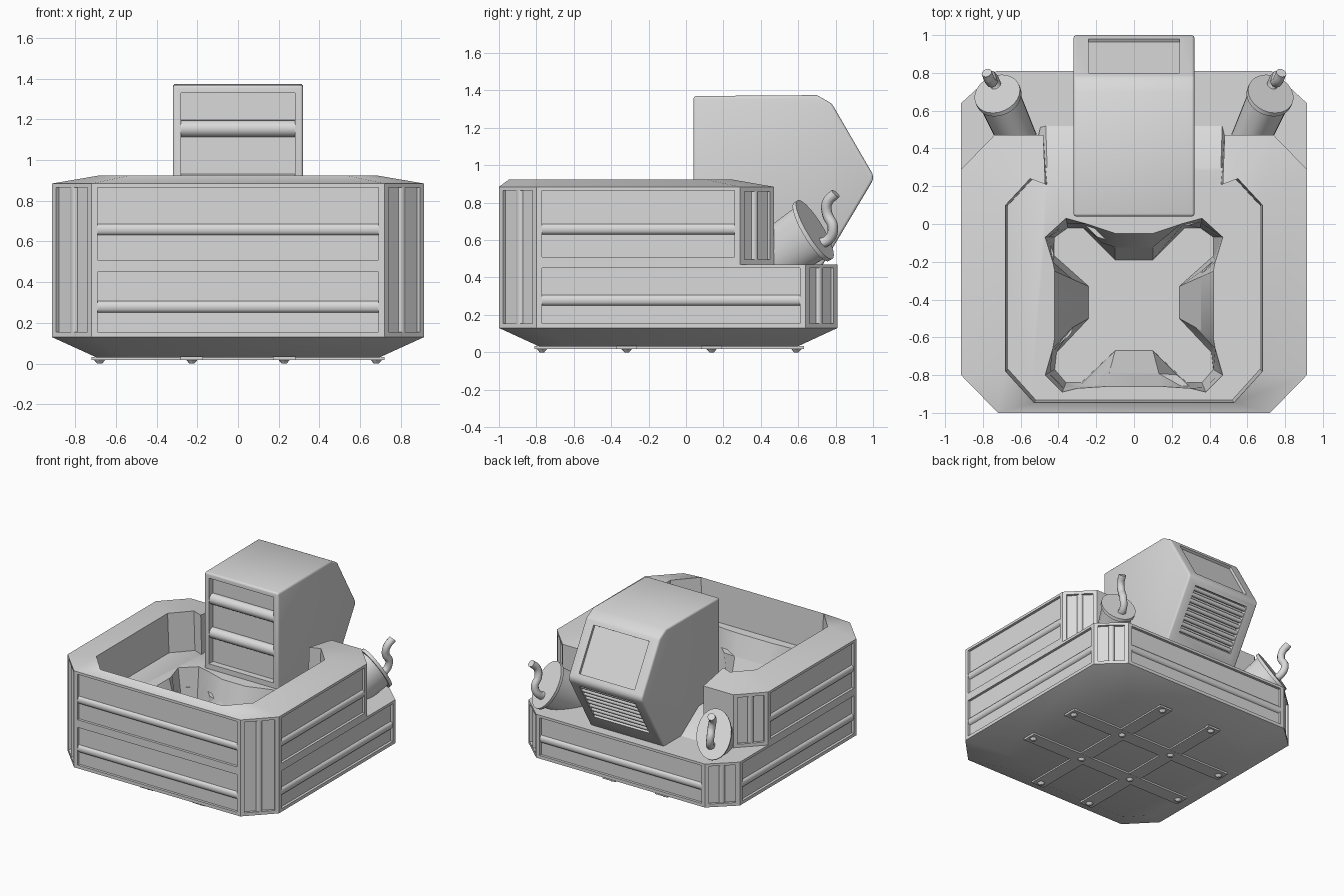
import bpy, bmesh, math
from mathutils import Vector, Matrix

cube = bpy.data.objects.get("Cube")
if cube:
    bpy.data.objects.remove(cube)

grey = bpy.data.materials.new("light_grey")
grey.use_nodes = True
tone = (0.7, 0.7, 0.7, 1)
grey.diffuse_color = tone
grey.node_tree.nodes["Principled BSDF"].inputs["Base Color"].default_value = tone


def make(name, bm):
    bmesh.ops.recalc_face_normals(bm, faces=bm.faces)
    mesh = bpy.data.meshes.new(name)
    bm.to_mesh(mesh)
    bm.free()
    mesh.materials.append(grey)
    ob = bpy.data.objects.new(name, mesh)
    bpy.context.collection.objects.link(ob)
    return ob


def activate(ob):
    bpy.ops.object.select_all(action='DESELECT')
    ob.select_set(True)
    bpy.context.view_layer.objects.active = ob


def smooth(ob):
    activate(ob)
    bpy.ops.object.shade_smooth_by_angle(angle=math.radians(35))


def carve(ob, *cutters):
    activate(ob)
    for cutter in cutters:
        mod = ob.modifiers.new("carve", 'BOOLEAN')
        mod.object = cutter
        mod.solver = 'EXACT'
        bpy.ops.object.modifier_apply(modifier=mod.name)


def sym(half):
    return half + [(-x, y) for x, y in reversed(half)]


def level(pts, z):
    return [(x, y, z) for x, y in pts]


def loft(name, loops):
    bm = bmesh.new()
    rings = [[bm.verts.new(p) for p in loop] for loop in loops]
    n = len(rings[0])
    for a, b in zip(rings, rings[1:]):
        for i in range(n):
            j = (i + 1) % n
            bm.faces.new((a[i], a[j], b[j], b[i]))
    bm.faces.new(rings[0])
    bm.faces.new(rings[-1])
    return make(name, bm)


def box(bm, size, matrix):
    bmesh.ops.create_cube(bm, size=1, matrix=matrix @ Matrix.Diagonal((*size, 1)))


def rod(bm, r, depth, matrix, r2=None, sides=12):
    bmesh.ops.create_cone(bm, cap_ends=True, segments=sides, radius1=r,
                          radius2=r if r2 is None else r2, depth=depth, matrix=matrix)


def basis(x, y, z, at):
    m = Matrix((x, y, z)).transposed().to_4x4()
    m.translation = at
    return m


# Lower hull with flared underside
outline = sym([(.72, -1), (.915, -.8), (.915, .64), (.73, .81)])
under = [(x * .76, (y + .09) * .76 - .09) for x, y in outline]
hull = loft("lower_hull", [level(under, .03), level(outline, .13), level(outline, .47)])

# Upper wall: sections swept round the tub, open at the back
pairs = [((.48, .47), (.47, .21)), ((.74, .47), (.55, .24)), ((.915, .29), (.68, .1)),
         ((.915, -.8), (.68, -.78)), ((.72, -1), (.53, -.945))]
pairs += [((-a, b), (-c, d)) for (a, b), (c, d) in reversed(pairs)]
wall = loft("upper_wall", [[(*o, .47), (*o, .885), (*i, .925), (i[0] * .97, i[1] * .98, .47)]
                           for o, i in pairs])

# Seat ledge, ramping down to the rear deck
seat_low = sym([(.55, -.96), (.72, -.78), (.72, .12), (.55, .3), (.47, .62)])
seat_top = sym([(.55, -.96), (.72, -.78), (.72, .12), (.55, .28), (.46, .3)])
seat = loft("seat_ledge", [level(seat_low, .4), level(seat_top, .62)])

# Foot well: cross-shaped floor flaring to an eight-sided mouth
floor = sym([(.1, -.67), (.28, -.84), (.36, -.84), (.42, -.77), (.41, -.68), (.24, -.5),
             (.24, -.33), (.42, -.17), (.42, -.07), (.35, -.02), (.27, -.02), (.1, -.19)])
mouth = sym([(.15, -.86), (.3, -.87), (.38, -.89), (.47, -.8), (.43, -.66), (.42, -.6),
             (.42, -.25), (.43, -.2), (.47, -.07), (.36, .03), (.25, 0), (.1, -.05)])
well = loft("well_cutter", [level(floor, .2), level(mouth, .62), level(mouth, .7)])

# Recessed wall panels, each with a raised rail
cuts, rails = bmesh.new(), bmesh.new()
up = Vector((0, 0, 1))


def panel(a, b, z0, z1, upright=False):
    a, b = Vector((*a, 0)), Vector((*b, 0))
    along = (b - a).normalized()
    out = along.cross(up)
    mid = (a + b) / 2
    if out.dot(mid - Vector((0, -.1, 0))) < 0:
        out = -out
    width = (b - a).length - .06
    at = mid + up * (z0 + z1) / 2
    box(cuts, (width, .04, z1 - z0), basis(along, out, up, at))
    base = at - out * .02
    if upright:
        rod(rails, 1, z1 - z0, basis(along * .022, out * .018, up, base))
    else:
        base.z = z0 + (z1 - z0) * .42
        rod(rails, 1, width, basis(up * .028, out * .018, along, base))


low, high = (.155, .45), (.51, .865)
panel((-.72, -1), (.72, -1), *low)
panel((-.72, -1), (.72, -1), *high)
panel((-.73, .81), (.73, .81), *low)
for s in (1, -1):
    panel((s * .915, -.8), (s * .915, .64), *low)
    panel((s * .915, -.8), (s * .915, .29), *high)
    panel((s * .72, -1), (s * .915, -.8), .155, .865, True)
    panel((s * .915, .64), (s * .73, .81), *low, True)
    panel((s * .915, .29), (s * .74, .47), .495, .86, True)
panels = make("panel_cutter", cuts)
carve(hull, panels, well)
carve(wall, panels)
carve(seat, well)
smooth(make("panel_rails", rails))

# Console housing with rounded edges
profile = [(.04, .45), (.04, 1.37), (.7, 1.375), (.78, 1.33), (1, .95), (1, .92), (.72, .45)]
console = loft("console", [[(x, y, z) for y, z in profile] for x in (-.32, .32)])
bevel = console.modifiers.new("soft_edges", 'BEVEL')
bevel.width = .025
bevel.segments = 3
activate(console)
bpy.ops.object.modifier_apply(modifier=bevel.name)

# Console openings: front bay, rear window, rear grille
window = Matrix.Translation((0, .89, 1.14)) @ Matrix.Rotation(math.radians(30), 4, 'X')
grille = Matrix.Translation((0, .885, .73)) @ Matrix.Rotation(math.radians(-31), 4, 'X')
cuts = bmesh.new()
box(cuts, (.56, .1, .67), Matrix.Translation((0, .04, .995)))
box(cuts, (.48, .04, .36), window)
box(cuts, (.48, .07, .36), grille)
bays = make("bay_cutter", cuts)
carve(console, bays)

trim = bmesh.new()
sideways = Matrix.Rotation(math.pi / 2, 4, 'Y')
for z in (1.155, .89):
    rod(trim, .042, .56, Matrix.Translation((0, .085, z)) @ sideways, sides=16)
for k in range(8):
    rod(trim, .016, .48, grille @ Matrix.Translation((0, -.02, k * .045 - .157)) @ sideways)
smooth(make("console_bars", trim))

# Underside straps and bolts
straps, bolts = bmesh.new(), bmesh.new()
for s in (-.227, .227):
    box(straps, (.11, 1.44, .015), Matrix.Translation((s, -.09, .026)))
    box(straps, (1.44, .11, .015), Matrix.Translation((0, s - .09, .025)))
    for t in (-.68, -.227, .227, .68):
        spots = {(s, t), (t, s)} if abs(t) > .5 else {(s, t)}
        for x, y in spots:
            rod(bolts, .012, .02, Matrix.Translation((x, y - .09, .01)), r2=.03, sides=8)
make("under_straps", straps)
make("strap_bolts", bolts)

# Rear tanks with bent pipes
hook = [(.72, .69, .58), (.74, .76, .6), (.76, .785, .67), (.75, .755, .74),
        (.76, .755, .8), (.78, .8, .85)]
for s, side in ((1, "left"), (-1, "right")):
    n = Vector((s * .35, .78, .52)).normalized()
    h = up.cross(n).normalized()
    u = n.cross(h)
    c = Vector((s * .72, .68, .65))
    tank = bmesh.new()
    rod(tank, .85, .32, basis(h * .12, u * .17, n, c - n * .16), r2=.95, sides=24)
    rod(tank, 1, .024, basis(h * .125, u * .185, n, c), sides=24)
    smooth(make(side + "_tank", tank))

    curve = bpy.data.curves.new(side + "_pipe", 'CURVE')
    curve.dimensions = '3D'
    curve.bevel_depth = .028
    curve.bevel_resolution = 3
    curve.resolution_u = 6
    curve.use_fill_caps = True
    spline = curve.splines.new('BEZIER')
    spline.bezier_points.add(len(hook) - 1)
    for p, (x, y, z) in zip(spline.bezier_points, hook):
        p.co = (s * x, y, z)
        p.handle_left_type = p.handle_right_type = 'AUTO'
    curve.materials.append(grey)
    bpy.context.collection.objects.link(bpy.data.objects.new(side + "_pipe", curve))

for ob in (hull, wall, seat, console):
    smooth(ob)
for cutter in (well, panels, bays):
    bpy.data.objects.remove(cutter)
